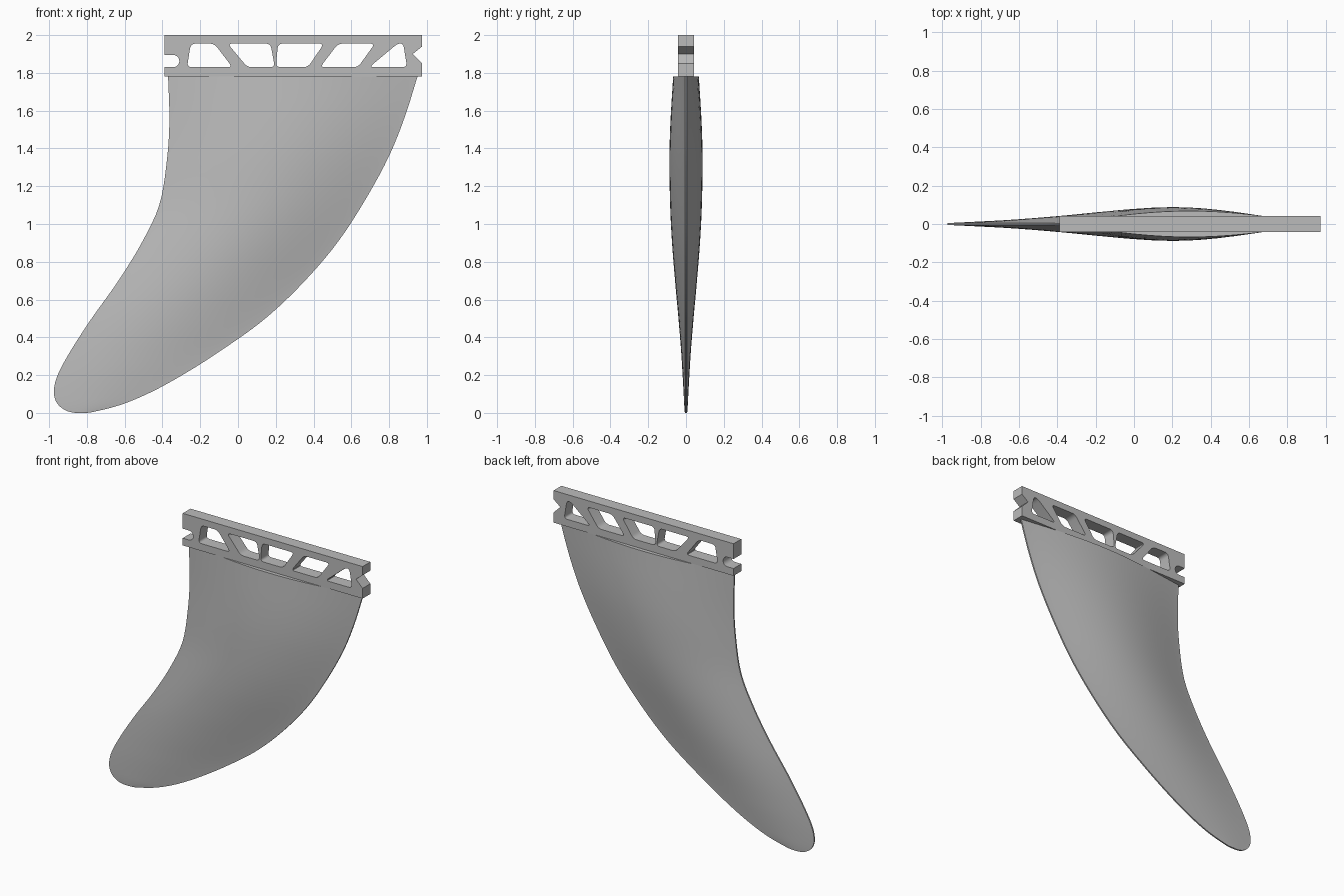
import bpy
import bmesh
import math
from mathutils import Vector

cube = bpy.data.objects.get("Cube")
if cube:
    bpy.data.objects.remove(cube, do_unlink=True)

grey = bpy.data.materials.new("plain grey")
grey.use_nodes = True
COLOUR = (0.5, 0.5, 0.5, 1)
grey.diffuse_color = COLOUR
grey.node_tree.nodes["Principled BSDF"].inputs["Base Color"].default_value = COLOUR


def add_object(name, mesh):
    obj = bpy.data.objects.new(name, mesh)
    bpy.context.collection.objects.link(obj)
    mesh.materials.clear()
    mesh.materials.append(grey)
    return obj


# Fin blade stations: height, trailing edge x, leading edge x, half thickness
STATIONS = [
    (0, -0.85, -0.81, 0.006), (0.01, -0.905, -0.745, 0.007),
    (0.05, -0.957, -0.6, 0.01), (0.11, -0.975, -0.46, 0.013),
    (0.2, -0.955, -0.295, 0.018), (0.33, -0.885, -0.09, 0.026),
    (0.5, -0.775, 0.145, 0.04), (0.7, -0.633, 0.355, 0.058),
    (0.9, -0.51, 0.525, 0.074), (1.1, -0.417, 0.657, 0.084),
    (1.35, -0.375, 0.795, 0.088), (1.55, -0.363, 0.877, 0.082),
    (1.78, -0.37, 0.95, 0.068),
]
KNOTS = [(math.sqrt(s[0]), Vector(s[1:])) for s in STATIONS]
ROWS, CHORD, EDGE = 56, 28, 0.005


def slope(i):
    a, b = KNOTS[max(i - 1, 0)], KNOTS[min(i + 1, len(KNOTS) - 1)]
    return (b[1] - a[1]) / (b[0] - a[0])


def station(s):
    """Smooth (Hermite) interpolation between the stations."""
    i = 0
    while i < len(KNOTS) - 2 and s > KNOTS[i + 1][0]:
        i += 1
    (s0, p0), (s1, p1) = KNOTS[i], KNOTS[i + 1]
    d = s1 - s0
    t = (s - s0) / d
    ease = t * t * (3 - 2 * t)
    return (p0 * (1 - ease) + p1 * ease
            + slope(i) * d * t * (1 - t) ** 2
            - slope(i + 1) * d * t * t * (1 - t))


def make_blade():
    bm = bmesh.new()
    rings = []
    for r in range(ROWS + 1):
        s = KNOTS[-1][0] * r / ROWS
        trail, lead, half = station(s)
        front, back = [], []
        for k in range(CHORD + 1):
            u = (1 - math.cos(math.pi * k / CHORD)) / 2
            x = trail + (lead - trail) * u
            y = EDGE + (half - EDGE) * max(math.sin(math.pi * u), 0) ** 1.1
            front.append(bm.verts.new((x, -y, s * s)))
            back.append(bm.verts.new((x, y, s * s)))
        rings.append(front + back[::-1])
    for low, high in zip(rings, rings[1:]):
        for i in range(len(low)):
            j = (i + 1) % len(low)
            bm.faces.new((low[i], low[j], high[j], high[i]))
    bm.faces.new(rings[0][::-1])
    bm.faces.new(rings[-1])
    bmesh.ops.recalc_face_normals(bm, faces=bm.faces)
    mesh = bpy.data.meshes.new("fin_blade")
    bm.to_mesh(mesh)
    bm.free()
    return add_object("fin_blade", mesh)


def rounded(points, radius, steps=5):
    """Round every corner of a polygon with a small curve."""
    pts = [Vector(p) for p in points]
    out = []
    for i, p in enumerate(pts):
        to_a, to_b = pts[i - 1] - p, pts[(i + 1) % len(pts)] - p
        a = p + to_a.normalized() * min(radius, to_a.length * 0.45)
        b = p + to_b.normalized() * min(radius, to_b.length * 0.45)
        for k in range(steps + 1):
            t = k / steps
            out.append(a * (1 - t) ** 2 + p * 2 * t * (1 - t) + b * t * t)
    return out


# Mounting tab: notched bar with five truss openings
BOTTOM, TOP = 1.78, 2.0
LEFT, RIGHT = -0.39, 0.975
SLOT_LOW, SLOT_HIGH = 1.83, 1.895


def make_tab():
    mid = (SLOT_LOW + SLOT_HIGH) / 2
    rad = (SLOT_HIGH - SLOT_LOW) / 2
    slot = [(LEFT, SLOT_HIGH)]
    for k in range(13):
        a = math.pi / 2 - math.pi * k / 12
        slot.append((LEFT + 0.047 + rad * math.cos(a), mid + rad * math.sin(a)))
    slot.append((LEFT, SLOT_LOW))
    outline = [(LEFT, TOP)] + slot + [
        (LEFT, BOTTOM), (RIGHT, BOTTOM), (RIGHT, 1.85),
        (0.925, 1.9), (RIGHT, 1.94), (RIGHT, TOP)]
    # Opening corners: top left, top right, bottom right, bottom left
    openings = [(-0.25, -0.125, -0.03, -0.27), (-0.055, 0.172, 0.195, 0.05),
                (0.212, 0.455, 0.37, 0.2), (0.53, 0.725, 0.635, 0.435),
                (0.845, 0.875, 0.895, 0.695)]
    loops = [outline]
    for tl, tr, br, bl in openings:
        loops.append(rounded([(tl, 1.955), (tr, 1.955), (br, 1.83), (bl, 1.83)], 0.026))

    curve = bpy.data.curves.new("tab_profile", "CURVE")
    curve.dimensions = "2D"
    curve.fill_mode = "BOTH"
    curve.extrude = 0.042
    for loop in loops:
        spline = curve.splines.new("POLY")
        spline.points.add(len(loop) - 1)
        for point, (x, z) in zip(spline.points, loop):
            point.co = (x, z, 0, 1)
        spline.use_cyclic_u = True
    helper = bpy.data.objects.new("tab_profile", curve)
    bpy.context.collection.objects.link(helper)
    mesh = bpy.data.meshes.new_from_object(
        helper.evaluated_get(bpy.context.evaluated_depsgraph_get()))
    bpy.data.objects.remove(helper, do_unlink=True)

    # Stand the profile upright and weld its seams
    bm = bmesh.new()
    bm.from_mesh(mesh)
    for v in bm.verts:
        v.co = (v.co.x, -v.co.z, v.co.y)
    bmesh.ops.remove_doubles(bm, verts=bm.verts, dist=0.0001)
    bmesh.ops.recalc_face_normals(bm, faces=bm.faces)
    bm.to_mesh(mesh)
    bm.free()
    return add_object("mounting_tab", mesh)


for obj in (make_blade(), make_tab()):
    bpy.ops.object.select_all(action="DESELECT")
    obj.select_set(True)
    bpy.context.view_layer.objects.active = obj
    bpy.ops.object.shade_smooth_by_angle(angle=math.radians(35))
